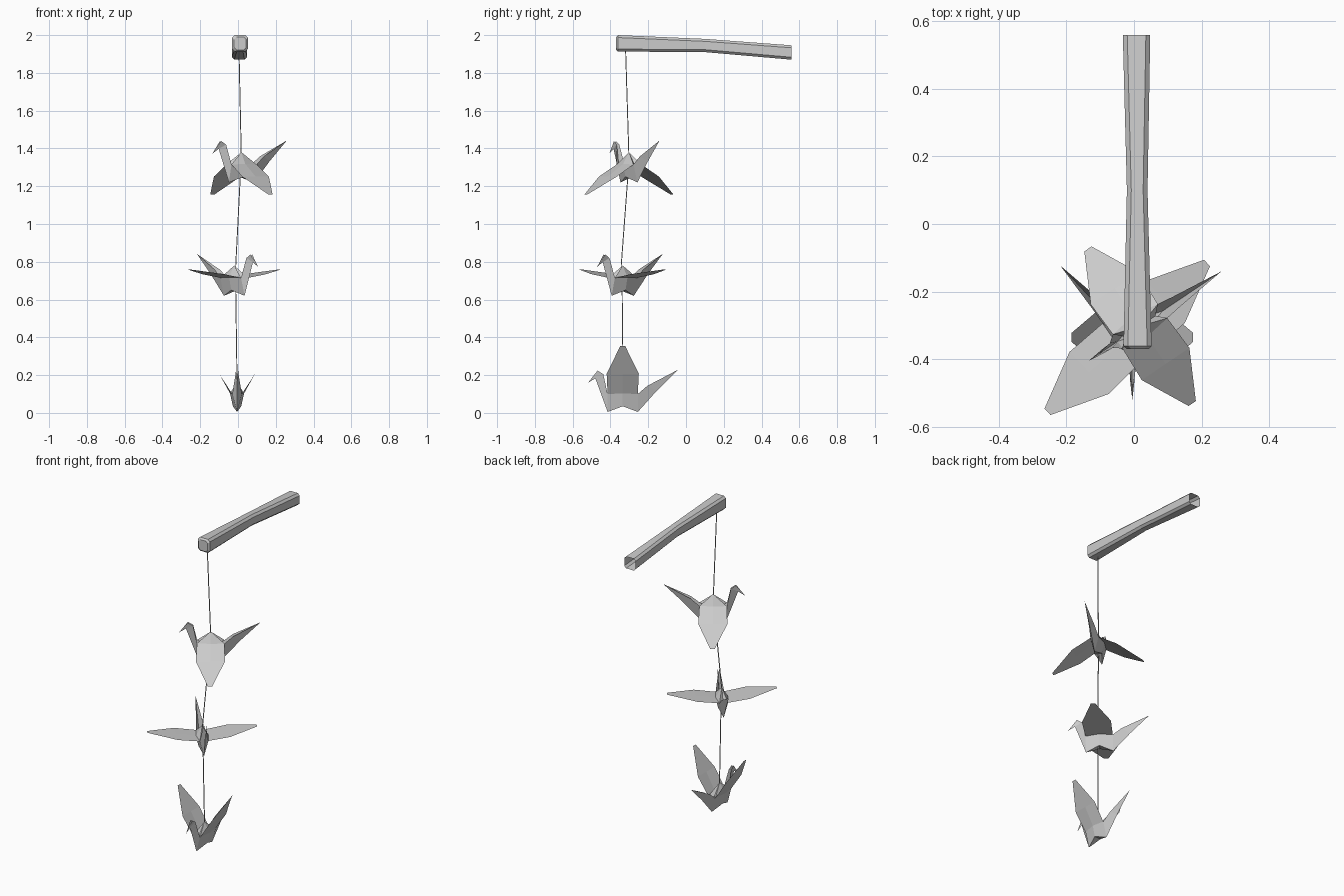
import bpy, bmesh
from math import cos, sin, radians
from mathutils import Vector

if "Cube" in bpy.data.objects:
    bpy.data.objects.remove(bpy.data.objects["Cube"])


def make_object(name, verts, faces):
    me = bpy.data.meshes.new(name)
    me.from_pydata(verts, [], faces)
    bm = bmesh.new()
    bm.from_mesh(me)
    bmesh.ops.recalc_face_normals(bm, faces=bm.faces)
    bm.to_mesh(me)
    bm.free()
    ob = bpy.data.objects.new(name, me)
    bpy.context.collection.objects.link(ob)
    return ob


def crane(name, loc, heading, wing_angle, wing_len=0.29):
    """Folded paper bird: one half in local space (+x = head), mirrored across y."""
    c, s = cos(radians(wing_angle)), sin(radians(wing_angle))

    def wing(x, t):
        return (x, 0.035 + t * c, 0.098 + t * s)

    p = {
        # body
        'hf': (.08, .025, .095), 'hm': (0, .037, .098), 'hb': (-.08, .025, .095),
        'bf': (.08, 0, 0), 'bm': (0, .022, .03), 'bb': (-.08, 0, 0), 'bc': (0, 0, .03),
        'peak': (0, 0, .16), 'vf': (.055, 0, .09), 'vb': (-.055, 0, .09),
        # neck and head
        'throat': (.145, 0, .178), 'nape': (.103, .008, .2),
        'crown': (.133, .006, .219), 'beak': (.185, 0, .153),
        # tail
        'tlow': (-.18, 0, .112), 'tup': (-.13, .018, .138), 'tip': (-.29, 0, .222),
        # wing
        'wf': wing(.085, .12), 'wm': wing(0, .12), 'wb': wing(-.085, .12),
        'ef': wing(.013, wing_len), 'eb': wing(-.013, wing_len),
    }
    faces = ['bf bm hm hf', 'bm bb hb hm', 'bf bc bm', 'bc bb bm',
             'hf hm peak', 'hm hb peak', 'hf peak vf', 'hb vb peak',
             'bf hf nape throat', 'throat nape crown beak',
             'bb tlow tup hb', 'tlow tip tup',
             'hf hm wm wf', 'hm hb wb wm', 'wf wm ef', 'wm wb eb', 'wm eb ef']
    keys = list(p)
    ob = make_object(name, list(p.values()),
                     [[keys.index(k) for k in f.split()] for f in faces])
    ob.location = loc
    ob.rotation_euler.z = radians(heading)
    m = ob.modifiers.new('mirror', 'MIRROR')
    m.use_axis = (False, True, False)
    m.merge_threshold = 0.0005


# Three birds, wings raised, level and lowered
crane('bottom_crane', (-.005, -.335, .005), -90, 60)
crane('middle_crane', (-.02, -.335, .62), -47, 8)
crane('top_crane', (.018, -.302, 1.22), 214, -34)

# Thread running through the birds
cu = bpy.data.curves.new('thread', 'CURVE')
cu.dimensions = '3D'
cu.bevel_depth = 0.003
cu.bevel_resolution = 0
path = [(.005, -.32, 1.93), (.017, -.303, 1.38), (.012, -.308, 1.25),
        (-.012, -.343, .78), (-.012, -.338, .65), (-.005, -.333, .16)]
sp = cu.splines.new('POLY')
sp.points.add(len(path) - 1)
for pt, co in zip(sp.points, path):
    pt.co = (*co, 1)
bpy.context.collection.objects.link(bpy.data.objects.new('thread', cu))

# Branch: chamfered tube, closed in front, open at the rear
# sections: y, x min, x max, z bottom, z top
sections = [(-.37, -.02, .043, 1.922, 1.99), (-.36, -.031, .052, 1.913, 2.0),
            (.1, -.021, .04, 1.91, 1.98), (.558, -.033, .048, 1.87, 1.946)]
verts, faces = [], []
for y, x0, x1, z0, z1 in sections:
    k = .013
    verts += [(x, y, z) for x, z in (
        (x0 + k, z0), (x1 - k, z0), (x1, z0 + k), (x1, z1 - k),
        (x1 - k, z1), (x0 + k, z1), (x0, z1 - k), (x0, z0 + k))]
for r in range(len(sections) - 1):
    for i in range(8):
        j = (i + 1) % 8
        faces.append((r * 8 + i, r * 8 + j, r * 8 + 8 + j, r * 8 + 8 + i))
faces.append(tuple(range(8)))
make_object('branch', verts, faces)
